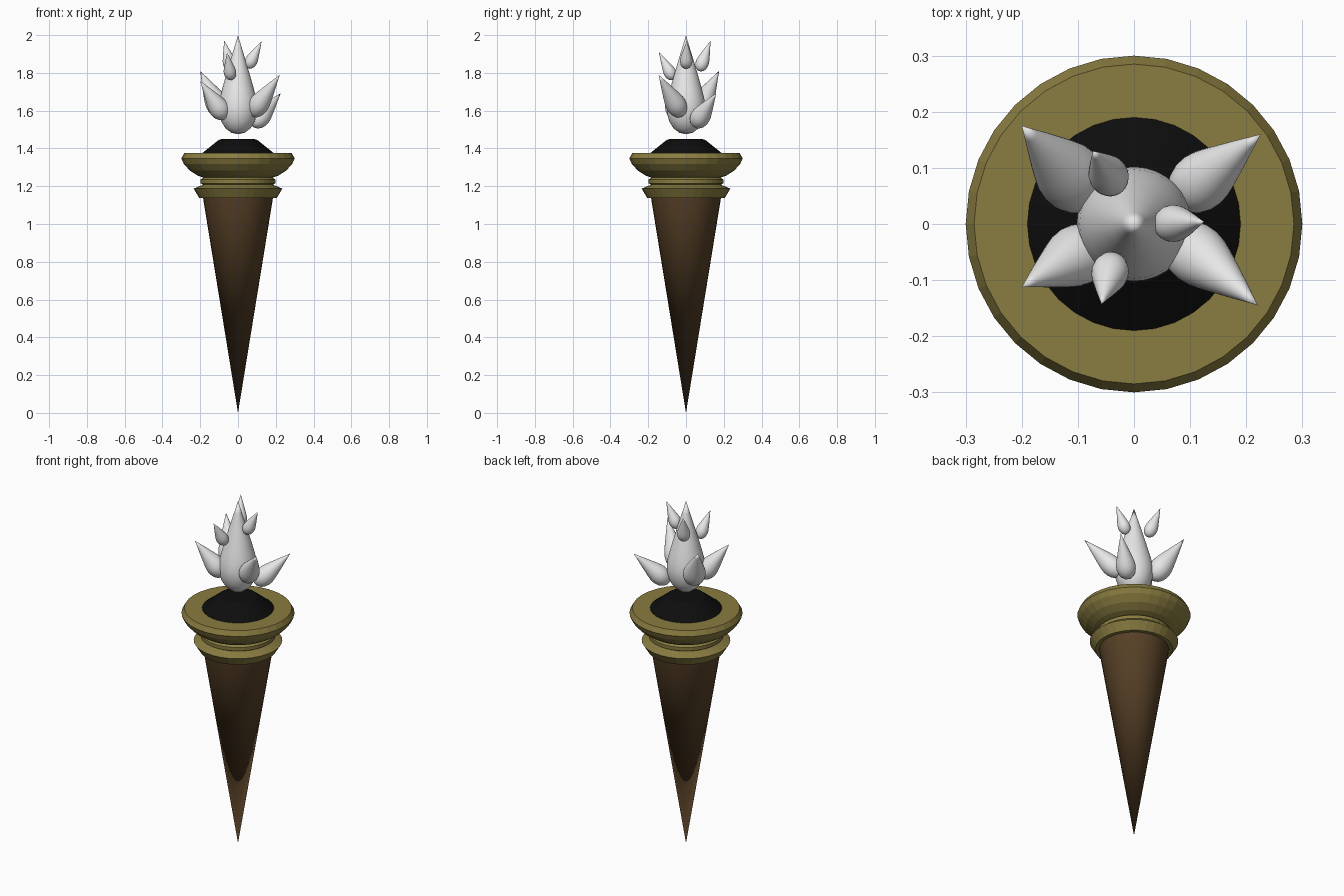
import bpy
import math
from mathutils import Vector

cube = bpy.data.objects.get("Cube")
if cube:
    bpy.data.objects.remove(cube, do_unlink=True)


def make_material(name, rgb):
    mat = bpy.data.materials.new(name)
    mat.use_nodes = True
    mat.diffuse_color = (*rgb, 1)
    mat.node_tree.nodes["Principled BSDF"].inputs["Base Color"].default_value = (*rgb, 1)
    return mat


gold = make_material("aged gold", (0.25, 0.2, 0.052))
wood = make_material("dark wood", (0.095, 0.052, 0.02))
soot = make_material("black coal", (0.004, 0.004, 0.004))
white = make_material("pale flame", (0.8, 0.8, 0.8))


def lathe(name, profile, mat, segments=32, smooth_angle=None):
    """Spin (radius, height) points around z; zero radius makes a pole."""
    verts, faces, rings = [], [], []
    for r, z in profile:
        count = segments if r > 0 else 1
        rings.append([len(verts) + i for i in range(count)])
        for i in range(count):
            a = 2 * math.pi * i / segments
            verts.append((r * math.cos(a), r * math.sin(a), z))
    for low, high in zip(rings, rings[1:]):
        for i in range(segments):
            j = (i + 1) % segments
            if len(low) == 1:
                faces.append((low[0], high[j], high[i]))
            elif len(high) == 1:
                faces.append((low[i], low[j], high[0]))
            else:
                faces.append((low[i], low[j], high[j], high[i]))
    mesh = bpy.data.meshes.new(name)
    mesh.from_pydata(verts, [], faces)
    mesh.materials.append(mat)
    obj = bpy.data.objects.new(name, mesh)
    bpy.context.collection.objects.link(obj)
    if smooth_angle:
        bpy.ops.object.select_all(action="DESELECT")
        obj.select_set(True)
        bpy.context.view_layer.objects.active = obj
        bpy.ops.object.shade_smooth_by_angle(angle=math.radians(smooth_angle))
    return obj


# Tapered handle
lathe("handle", [(0, 0), (0.187, 1.15), (0, 1.15)], wood, smooth_angle=30)

# Flared collar, neck ring and bowl
lathe("collar", [(0, 1.138), (0.205, 1.138), (0.235, 1.187), (0.185, 1.208), (0, 1.208)], gold)
lathe("neck_ring", [(0, 1.2), (0.18, 1.205), (0.198, 1.215), (0.198, 1.235),
                    (0.18, 1.248), (0, 1.25)], gold)
lathe("bowl", [(0, 1.24), (0.18, 1.245), (0.215, 1.257), (0.255, 1.283), (0.287, 1.318),
               (0.3, 1.347), (0.285, 1.375), (0, 1.375)], gold)

# Coal mound
lathe("coal_mound", [(0, 1.37), (0.19, 1.375), (0.105, 1.443), (0.09, 1.449), (0, 1.449)], soot)

# Flame shape as (width fraction, length fraction)
DROP = [(0, 0), (0.35, 0.015), (0.65, 0.06), (0.87, 0.13), (0.98, 0.21), (1, 0.28),
        (0.95, 0.36), (0.82, 0.46), (0.63, 0.59), (0.42, 0.73), (0.2, 0.87), (0, 1)]


def flame(name, base, tip, radius):
    base, tip = Vector(base), Vector(tip)
    axis = tip - base
    obj = lathe(name, [(r * radius, t * axis.length) for r, t in DROP], white, smooth_angle=60)
    obj.location = base
    obj.rotation_euler = axis.to_track_quat("Z", "Y").to_euler()


flame("main_flame", (0, 0, 1.475), (0, 0, 2), 0.102)

# Lower flames lean outward toward the four corners
flame("lower_flame_front_left", (0.07, -0.02, 1.575), (0.221, -0.145, 1.79), 0.054)
flame("lower_flame_back_left", (0.08, 0.045, 1.52), (0.226, 0.16, 1.692), 0.052)
flame("lower_flame_back_right", (-0.08, 0.05, 1.575), (-0.2, 0.175, 1.81), 0.06)
flame("lower_flame_front_right", (-0.065, -0.035, 1.56), (-0.2, -0.112, 1.757), 0.054)

# Upper flames
flame("upper_flame_back", (-0.035, 0.07, 1.81), (-0.073, 0.13, 1.97), 0.035)
flame("upper_flame_left", (0.05, 0, 1.825), (0.125, 0.004, 1.968), 0.033)
flame("upper_flame_front", (-0.037, -0.065, 1.765), (-0.058, -0.143, 1.908), 0.033)
